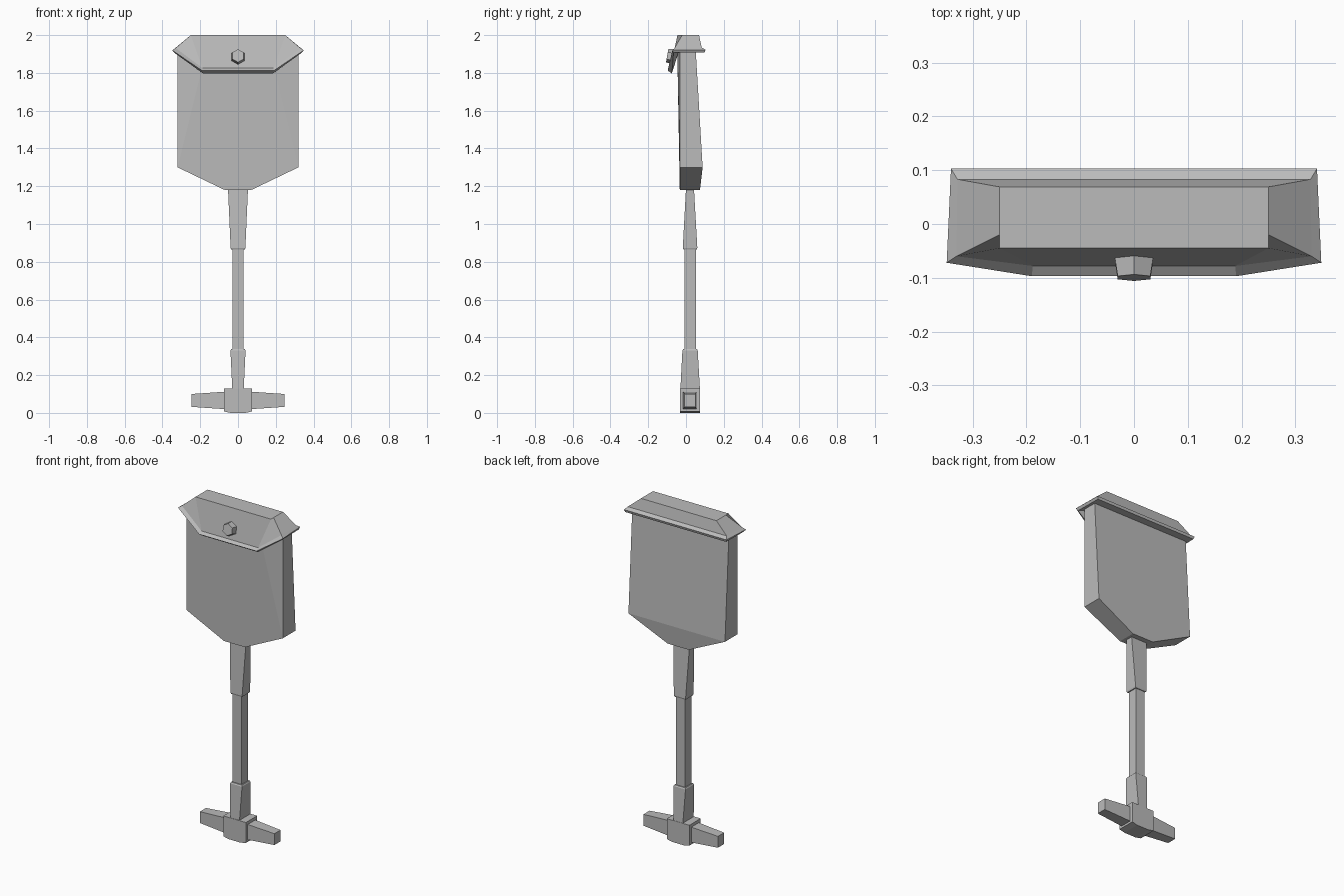
import bpy, bmesh, math
from mathutils import Matrix, Vector

cube = bpy.data.objects.get("Cube")
if cube:
    bpy.data.objects.remove(cube, do_unlink=True)

grey = bpy.data.materials.new("plain grey")
grey.use_nodes = True
grey.diffuse_color = (0.5, 0.5, 0.5, 1)
grey.node_tree.nodes["Principled BSDF"].inputs["Base Color"].default_value = (0.5, 0.5, 0.5, 1)


def finish(name, bm):
    bmesh.ops.recalc_face_normals(bm, faces=bm.faces)
    mesh = bpy.data.meshes.new(name)
    bm.to_mesh(mesh)
    bm.free()
    mesh.materials.append(grey)
    obj = bpy.data.objects.new(name, mesh)
    bpy.context.collection.objects.link(obj)
    return obj


def loft(name, loops):
    """Skin matching loops of points and cap both ends."""
    bm = bmesh.new()
    rings = [[bm.verts.new(p) for p in loop] for loop in loops]
    for a, b in zip(rings, rings[1:]):
        for i in range(len(a)):
            j = (i + 1) % len(a)
            bm.faces.new((a[i], a[j], b[j], b[i]))
    bm.faces.new(rings[0])
    bm.faces.new(rings[-1])
    return finish(name, bm)


def mirrored(half):
    """Complete a loop from its +x half, listed back to front."""
    return half + [(-x, y, z) for x, y, z in reversed(half)]


def column(name, sections):
    """Square column; each section is z, half width, front y, back y."""
    return loft(name, [mirrored([(w, b, z), (w, f, z)]) for z, w, f, b in sections])


# Tank: convex body, bulging slightly at the front and leaning out at the back
half_tank = [(0.07, -0.033, 1.18), (0.32, -0.033, 1.30), (0.32, -0.033, 1.91),
             (0.17, -0.046, 1.91), (0.07, 0.074, 1.18), (0.32, 0.088, 1.30),
             (0.32, 0.052, 1.91)]
bm = bmesh.new()
for p in mirrored(half_tank):
    bm.verts.new(p)
bmesh.ops.convex_hull(bm, input=bm.verts)
bmesh.ops.dissolve_limit(bm, angle_limit=0.01, verts=bm.verts, edges=bm.edges)
finish("tank", bm)

# Lid: sloping roof, flared rim and a front flap that hangs over the tank
loft("lid", [mirrored(h) for h in (
    [(0.25, 0.069, 2.0), (0.25, -0.02, 2.0), (0.25, -0.045, 2.0)],
    [(0.328, 0.083, 1.935), (0.33, -0.06, 1.932), (0.188, -0.078, 1.825)],
    [(0.34, 0.103, 1.922), (0.348, -0.072, 1.92), (0.19, -0.097, 1.812)],
    [(0.335, 0.098, 1.907), (0.338, -0.066, 1.907), (0.185, -0.075, 1.797)],
    [(0.31, 0.05, 1.907), (0.31, -0.04, 1.907), (0.17, -0.046, 1.89)],
)])

# Knob: tapered hexagon square to the flap
bm = bmesh.new()
tilt = Matrix.Translation(Vector((0, -0.083, 1.888))) @ Matrix.Rotation(math.radians(80), 4, 'X')
bmesh.ops.create_cone(bm, cap_ends=True, segments=6, radius1=0.041, radius2=0.035,
                      depth=0.034, matrix=tilt)
finish("knob", bm)

# Stem: upper sleeve, thin shaft, lower sleeve
column("upper_sleeve", [(0.865, 0.036, -0.014, 0.057), (0.873, 0.039, -0.017, 0.06),
                        (1.19, 0.053, 0.0, 0.042)])
column("shaft", [(0.32, 0.03, -0.008, 0.052), (0.88, 0.03, -0.008, 0.052)])
column("lower_sleeve", [(0.12, 0.03, -0.03, 0.074), (0.33, 0.04, -0.019, 0.062),
                        (0.337, 0.036, -0.015, 0.058)])

# Hub with a slightly rounded underside
hub_profile = [(0.075, 0.13), (0.075, 0.008), (0.04, 0.0)]
loft("hub", [mirrored([(x, y, z) for x, z in hub_profile]) for y in (-0.032, 0.075)])

# Tapered arms on either side of the hub
for side, label in ((1, "left"), (-1, "right")):
    loft(label + "_arm", [
        [(side * x, y, z) for y, z in ((f, lo), (b, lo), (b, hi), (f, hi))]
        for x, f, b, lo, hi in ((0.07, -0.015, 0.057, 0.02, 0.112),
                                (0.247, -0.008, 0.05, 0.032, 0.1))])
